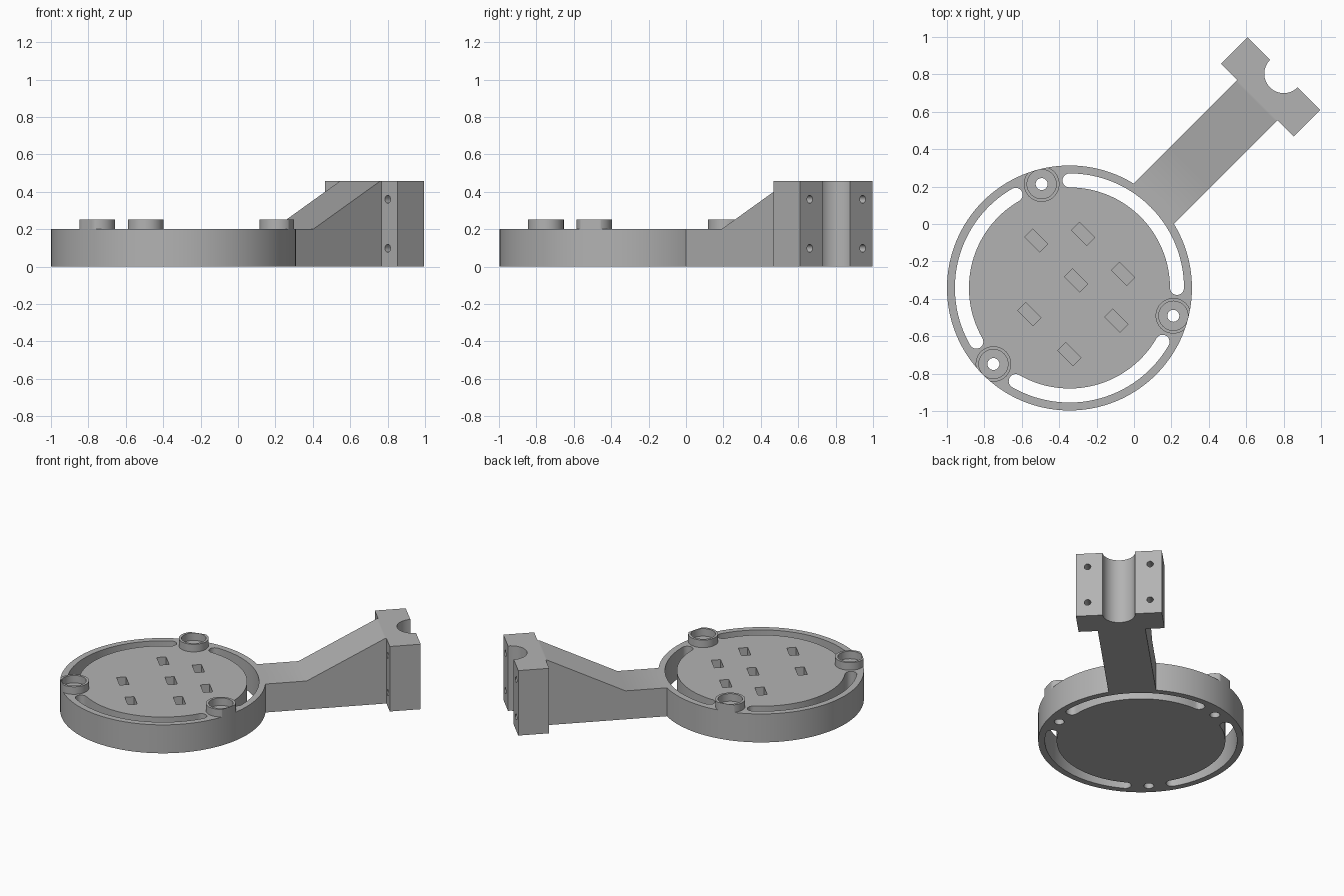
import bpy, bmesh, math
from mathutils import Matrix

cube = bpy.data.objects.get("Cube")
if cube:
    bpy.data.objects.remove(cube, do_unlink=True)

# One plain grey for the whole part
grey = bpy.data.materials.new("plain_grey")
grey.use_nodes = True
GREY = (0.45, 0.45, 0.45, 1)
grey.diffuse_color = GREY
grey.node_tree.nodes["Principled BSDF"].inputs["Base Color"].default_value = GREY

# Local frame: disc centre at the origin, arm along +x, then turned 45 degrees
PLACE = Matrix.Translation((-0.345, -0.342, 0)) @ Matrix.Rotation(math.radians(45), 4, "Z")
DISC_R, DISC_H, TRACK_R = 0.655, 0.2, 0.575
BLOCK_H = 0.457
AXES = {"x": lambda a, b, h: (h, a, b),
        "y": lambda a, b, h: (a, h, b),
        "z": lambda a, b, h: (a, b, h)}


def extrude(name, outline, lo, hi, axis="z"):
    """Closed outline pushed along an axis from lo to hi."""
    bm = bmesh.new()
    low, high = ([bm.verts.new(AXES[axis](a, b, h)) for a, b in outline] for h in (lo, hi))
    bm.faces.new(low)
    bm.faces.new(high)
    n = len(outline)
    for i in range(n):
        j = (i + 1) % n
        bm.faces.new((low[i], low[j], high[j], high[i]))
    bmesh.ops.recalc_face_normals(bm, faces=bm.faces)
    mesh = bpy.data.meshes.new(name)
    bm.to_mesh(mesh)
    bm.free()
    mesh.materials.append(grey)
    obj = bpy.data.objects.new(name, mesh)
    bpy.context.collection.objects.link(obj)
    return obj


def arc(cx, cy, r, start, end, steps):
    angles = [math.radians(start + (end - start) * i / steps) for i in range(steps + 1)]
    return [(cx + r * math.cos(t), cy + r * math.sin(t)) for t in angles]


def circle(cx, cy, r, steps=32):
    return arc(cx, cy, r, 0, 360, steps)[:-1]


def rect(cx, cy, w, d):
    return [(cx + sx * w / 2, cy + sy * d / 2) for sx, sy in ((-1, -1), (1, -1), (1, 1), (-1, 1))]


def polar(r, deg):
    return r * math.cos(math.radians(deg)), r * math.sin(math.radians(deg))


def boolean(obj, tool, operation="DIFFERENCE"):
    mod = obj.modifiers.new("cut", "BOOLEAN")
    mod.operation, mod.solver, mod.object = operation, "EXACT", tool
    bpy.ops.object.select_all(action="DESELECT")
    bpy.context.view_layer.objects.active = obj
    obj.select_set(True)
    bpy.ops.object.modifier_apply(modifier=mod.name)
    bpy.data.objects.remove(tool, do_unlink=True)


def finish(obj):
    obj.matrix_world = PLACE
    bpy.ops.object.select_all(action="DESELECT")
    bpy.context.view_layer.objects.active = obj
    obj.select_set(True)
    bpy.ops.object.shade_smooth_by_angle(angle=math.radians(30))


def disc_solid(name, lo, hi):
    return extrude(name, circle(0, 0, DISC_R, 128), lo, hi)


# Round base with curved slots, screw holes and blind pockets
base = disc_solid("base_disc", 0, DISC_H)
SLOT_HALF = 0.0375
for k in range(3):
    a, b = 120 * k - 45, 120 * k + 45
    slot = arc(0, 0, TRACK_R + SLOT_HALF, a, b, 32)
    slot += arc(*polar(TRACK_R, b), SLOT_HALF, b, b + 180, 10)[1:-1]
    slot += arc(0, 0, TRACK_R - SLOT_HALF, b, a, 32)
    slot += arc(*polar(TRACK_R, a), SLOT_HALF, a + 180, a + 360, 10)[1:-1]
    boolean(base, extrude("slot_cutter", slot, -0.1, 0.3))
    boolean(base, extrude("hole_cutter", circle(*polar(TRACK_R, 120 * k + 60), 0.032), -0.1, 0.3))

pockets = [(0.054, 0.305), (0.054, 0.003), (0.054, -0.3),
           (0.256, 0.153), (0.256, -0.15), (-0.25, 0.052), (-0.25, -0.25)]
for u, v in pockets:
    boolean(base, extrude("pocket_cutter", rect(u, v, 0.06, 0.115), 0.1, 0.3))
finish(base)

# Raised ring seats, trimmed flush with the edge of the base
for k in range(3):
    centre = polar(TRACK_R, 120 * k + 60)
    ring = extrude(f"ring_seat_{k + 1}", circle(*centre, 0.095, 48), DISC_H, 0.253)
    boolean(ring, disc_solid("trim", 0.1, 0.4), "INTERSECT")
    boolean(ring, extrude("bore", circle(*centre, 0.078, 48), 0.1, 0.4))
    finish(ring)

# Arm: level at first, then sloping up to the clamp block
arm = extrude("arm", [(0.6, 0), (1.42, 0), (1.42, BLOCK_H), (1.41, BLOCK_H),
                      (0.904, DISC_H), (0.6, DISC_H)], -0.152, 0.152, "y")
boolean(arm, disc_solid("arm_trim", -0.1, 0.4))
finish(arm)

# Clamp block with a half-round groove and four bolt holes
block = extrude("clamp_block", rect(1.52, 0, 0.2, 0.55), 0, BLOCK_H)
boolean(block, extrude("groove", circle(1.62, 0, 0.104, 48), -0.1, 0.6))
for v in (-0.2, 0.2):
    for z in (0.098, 0.36):
        boolean(block, extrude("bolt_hole", circle(v, z, 0.021, 24), 1.3, 1.7, "x"))
finish(block)
